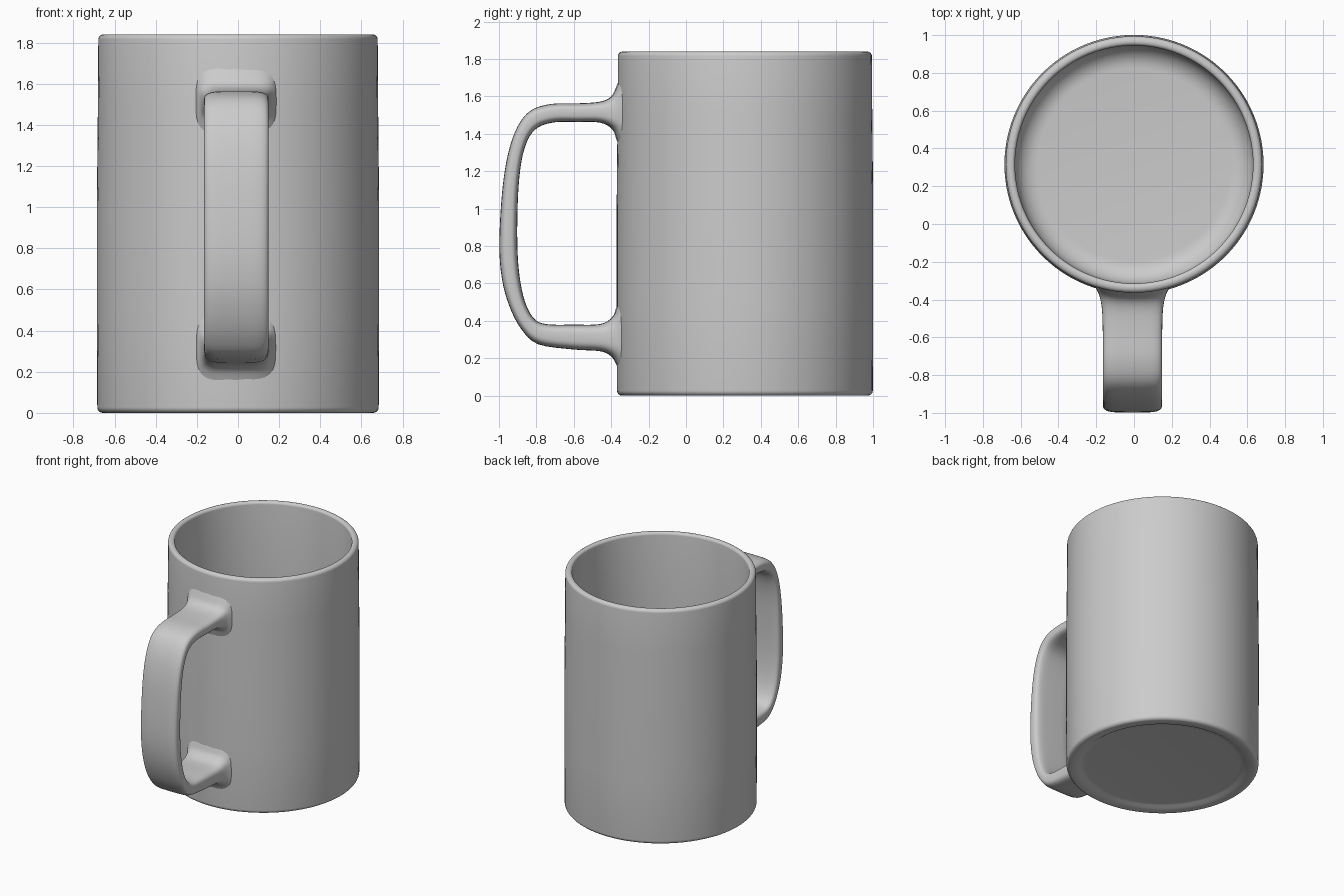
import bpy, math

if "Cube" in bpy.data.objects:
    bpy.data.objects.remove(bpy.data.objects["Cube"])

CY, R = 0.315, 0.684          # mug axis and outer radius


def make_object(name, verts, faces, angle):
    mesh = bpy.data.meshes.new(name)
    mesh.from_pydata(verts, [], faces)
    mesh.update()
    ob = bpy.data.objects.new(name, mesh)
    bpy.context.collection.objects.link(ob)
    bpy.ops.object.select_all(action='DESELECT')
    ob.select_set(True)
    bpy.context.view_layer.objects.active = ob
    bpy.ops.object.mode_set(mode='EDIT')
    bpy.ops.mesh.select_all(action='SELECT')
    bpy.ops.mesh.normals_make_consistent(inside=False)
    bpy.ops.object.mode_set(mode='OBJECT')
    bpy.ops.object.shade_smooth_by_angle(angle=math.radians(angle))
    return ob


def arc(cx, cz, r, a0, a1, n=6):
    return [(cx + r * math.cos(math.radians(a0 + (a1 - a0) * i / n)),
             cz + r * math.sin(math.radians(a0 + (a1 - a0) * i / n)))
            for i in range(n + 1)]


def skin(rings, n):
    # quads between consecutive rings of n points
    return [(a * n + k, a * n + (k + 1) % n, (a + 1) * n + (k + 1) % n, (a + 1) * n + k)
            for a in range(rings - 1) for k in range(n)]


# Cup: revolved wall profile, from recessed base round to the inner floor
profile = [(0.55, 0.02), (0.58, 0.017), (0.6, 0.004)]
profile += arc(R - 0.028, 0.028, 0.028, -90, 0)
profile += [(R + 0.002, 0.5), (R + 0.002, 1.0), (R - 0.003, 1.5)]
profile += arc(R - 0.03, 1.815, 0.025, 0, 90)
profile += arc(0.65, 1.82, 0.02, 90, 180)
profile += [(0.63, 1.2), (0.63, 0.6)]
profile += arc(0.51, 0.20, 0.12, 0, -90, 8)
N = 96
verts = [(r * math.cos(2 * math.pi * k / N), CY + r * math.sin(2 * math.pi * k / N), z)
         for r, z in profile for k in range(N)]
last = (len(profile) - 1) * N
faces = skin(len(profile), N) + [tuple(range(N)), tuple(range(last, last + N))]
make_object("cup_body", verts, faces, 50)

# Handle: stations of (outer y, z, inner y, z, half width, wrap onto cup)
stations = [
    (-0.350, 1.71, -0.350, 1.31, 0.205, 1.0),
    (-0.372, 1.655, -0.372, 1.37, 0.192, 1.0),
    (-0.400, 1.60, -0.395, 1.425, 0.174, 0.6),
    (-0.46, 1.572, -0.46, 1.46, 0.161, 0.15),
    (-0.58, 1.563, -0.58, 1.463, 0.157, 0),
    (-0.72, 1.56, -0.70, 1.462, 0.157, 0),
    (-0.83, 1.525, -0.79, 1.435, 0.157, 0),
    (-0.90, 1.44, -0.845, 1.37, 0.157, 0),
    (-0.95, 1.30, -0.88, 1.25, 0.157, 0),
    (-0.982, 1.10, -0.898, 1.07, 0.157, 0),
    (-0.998, 0.82, -0.902, 0.82, 0.157, 0),
    (-0.985, 0.63, -0.89, 0.64, 0.157, 0),
    (-0.945, 0.48, -0.86, 0.50, 0.157, 0),
    (-0.88, 0.355, -0.81, 0.41, 0.157, 0),
    (-0.79, 0.275, -0.74, 0.382, 0.157, 0),
    (-0.60, 0.247, -0.60, 0.38, 0.157, 0),
    (-0.46, 0.238, -0.46, 0.383, 0.161, 0.15),
    (-0.400, 0.21, -0.395, 0.42, 0.174, 0.6),
    (-0.372, 0.165, -0.372, 0.475, 0.192, 1.0),
    (-0.350, 0.115, -0.350, 0.53, 0.205, 1.0),
]


def spline(pts, sub):
    # Catmull-Rom through all stations
    out = []
    for i in range(len(pts) - 1):
        p0, p1, p2, p3 = (pts[max(i - 1, 0)], pts[i], pts[i + 1], pts[min(i + 2, len(pts) - 1)])
        for s in range(sub):
            t = s / sub
            out.append([0.5 * (2 * b + (c - a) * t + (2 * a - 5 * b + 4 * c - d) * t * t
                               + (3 * b - a - 3 * c + d) * t ** 3)
                        for a, b, c, d in zip(p0, p1, p2, p3)])
    return out + [list(pts[-1])]


M = 40
rings = spline(stations, 4)
verts = []
for oy, oz, iy, iz, hw, wrap in rings:
    for k in range(M):
        a = 2 * math.pi * k / M
        c, s = math.cos(a), math.sin(a)
        x = hw * math.copysign(abs(c) ** 0.42, c)
        v = math.copysign(abs(s) ** 0.6, s)
        f = (1 - v) / 2
        bow = wrap * (R - math.sqrt(R * R - x * x))
        verts.append((x - 0.008, oy + (iy - oy) * f + bow, oz + (iz - oz) * f))
last = (len(rings) - 1) * M
faces = skin(len(rings), M) + [tuple(range(M)), tuple(range(last, last + M))]
make_object("handle", verts, faces, 60)
